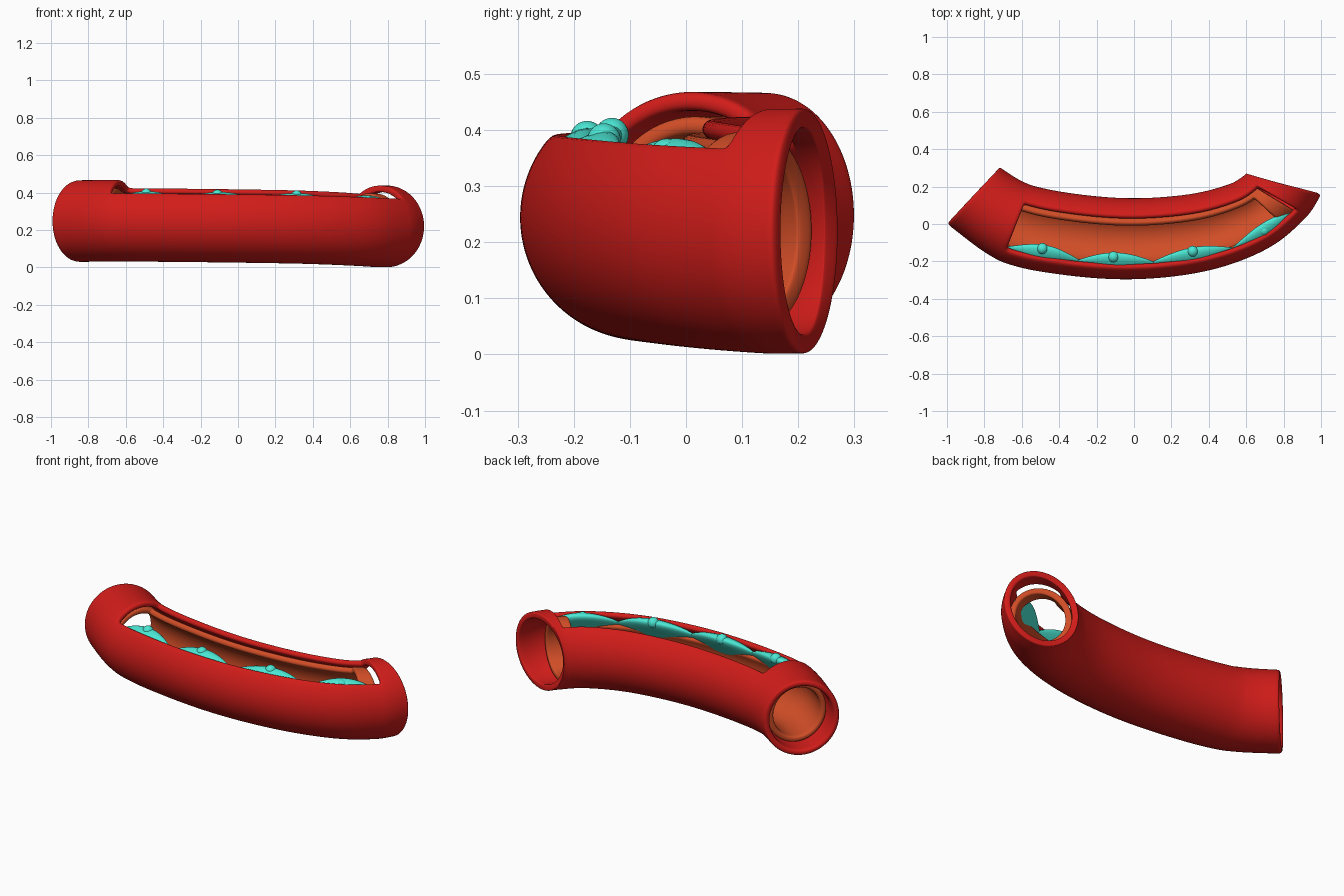
import bpy, bmesh
from math import sin, cos, radians, floor
from mathutils import Vector

if "Cube" in bpy.data.objects:
    bpy.data.objects.remove(bpy.data.objects["Cube"])

# Vessel sections: outer-curve x,y / inner-curve x,y / centre height
SECTIONS = [
    (-1.00, 0.00, -0.72, 0.305, 0.248),
    (-0.725, -0.195, -0.56, 0.212, 0.25),
    (-0.40, -0.27, -0.30, 0.16, 0.248),
    (0.00, -0.297, 0.00, 0.138, 0.244),
    (0.40, -0.25, 0.30, 0.16, 0.238),
    (0.72, -0.13, 0.50, 0.21, 0.228),
    (0.92, 0.035, 0.575, 0.25, 0.22),
    (1.00, 0.155, 0.60, 0.272, 0.22),
]
RADIUS = 0.219


def section(t):
    """Catmull-Rom blend of the sections."""
    n = len(SECTIONS)
    i = max(0, min(n - 2, floor(t)))
    f = t - i

    def get(k):
        if k < 0:
            return Vector(SECTIONS[0]) * 2 - Vector(SECTIONS[1])
        if k >= n:
            return Vector(SECTIONS[-1]) * 2 - Vector(SECTIONS[-2])
        return Vector(SECTIONS[k])
    a, b, c, d = (get(i + k) for k in (-1, 0, 1, 2))
    return 0.5 * (2 * b + (c - a) * f + (2 * a - 5 * b + 4 * c - d) * f * f
                  + (3 * b - a - 3 * c + d) * f ** 3)


def place(t, deg, r):
    """Point at section t, angle from the top (positive = inner curve), radius r."""
    s = section(t)
    k, a = r / RADIUS, radians(deg)
    u, v = k * sin(a), r * cos(a)
    return Vector(((s[0] + s[2]) / 2 + u * (s[2] - s[0]) / 2,
                   (s[1] + s[3]) / 2 + u * (s[3] - s[1]) / 2, s[4] + v))


def material(name, rgb):
    m = bpy.data.materials.new(name)
    m.diffuse_color = (*rgb, 1)
    m.use_nodes = True
    m.node_tree.nodes["Principled BSDF"].inputs["Base Color"].default_value = m.diffuse_color
    return m


def finish(bm, name, mat):
    bmesh.ops.recalc_face_normals(bm, faces=bm.faces)
    for f in bm.faces:
        f.smooth = True
    me = bpy.data.meshes.new(name)
    bm.to_mesh(me)
    bm.free()
    me.materials.append(mat)
    ob = bpy.data.objects.new(name, me)
    bpy.context.collection.objects.link(ob)
    return ob


def spread(stops, step):
    """Evenly divide between stops, keeping every stop."""
    out = [stops[0]]
    for a, b in zip(stops, stops[1:]):
        n = max(1, round((b - a) / step))
        out += [a + (b - a) * (k + 1) / n for k in range(n)]
    return out


def vessel_layer(name, mat, r, wall, ends, window_t, window_deg):
    """Curved tube with an opening cut in its top and rounded rims."""
    a, b = window_t
    # closer loops near the ends and window edges keep the rims crisp
    ts = spread([ends[0], ends[0] + 0.1, a - 0.1, a, a + 0.1, b - 0.1, b, b + 0.1,
                 ends[1] - 0.1, ends[1]], 0.25)
    degs = spread([window_deg[0], window_deg[1], window_deg[0] + 360], 9)[:-1]
    bm = bmesh.new()
    rings = [[bm.verts.new(place(t, d, r)) for d in degs] for t in ts]
    n = len(degs)
    for i in range(len(ts) - 1):
        for j in range(n):
            in_t = a < (ts[i] + ts[i + 1]) / 2 < b
            if in_t and degs[j] < window_deg[1] - 0.01:
                continue
            k = (j + 1) % n
            bm.faces.new((rings[i][j], rings[i][k], rings[i + 1][k], rings[i + 1][j]))
    bmesh.ops.delete(bm, geom=[v for v in bm.verts if not v.link_faces], context='VERTS')
    ob = finish(bm, name, mat)
    # make sure the surface points outward before thickening inward
    p = ob.data.polygons[0]
    s = section(ends[0])
    if p.normal.dot(p.center - Vector(((s[0] + s[2]) / 2, (s[1] + s[3]) / 2, s[4]))) < 0:
        ob.data.flip_normals()
    so = ob.modifiers.new("wall", 'SOLIDIFY')
    so.thickness, so.offset = wall, -1
    sub = ob.modifiers.new("rounded_rim", 'SUBSURF')
    sub.levels = sub.render_levels = 2
    return ob


red = material("wall_red", (0.64, 0.012, 0.01))
orange = material("lining_orange", (0.64, 0.075, 0.02))
teal = material("cell_teal", (0.07, 0.80, 0.66))

# Outer wall and inner lining
vessel_layer("outer_wall", red, RADIUS, 0.034, (0, 7), (1.06, 6.05), (-45, 34))
vessel_layer("inner_lining", orange, 0.175, 0.034, (0.3, 5.97), (1.0, 5.5), (-58, 28))

# Flat spindle cells along the front wall, each with a round nucleus
CELLS = [(1.0, 2.32, 1.64, -34), (2.16, 3.35, 2.71, -35),
         (3.17, 4.52, 3.83, -34), (4.38, 5.98, 5.12, -42)]
for i, (t0, t1, tn, dn) in enumerate(CELLS, 1):
    bm = bmesh.new()
    bmesh.ops.create_uvsphere(bm, u_segments=32, v_segments=32, radius=1)
    for v in bm.verts:
        s, y, z = v.co.z, v.co.x, v.co.y
        round_r = max(1e-4, (1 - s * s)) ** 0.5
        k = (1 - abs(s) ** 2) / round_r if abs(s) < 0.999 else 0
        v.co = place((t0 + t1) / 2 + s * (t1 - t0) / 2, -57 + 30 * z * k, 0.168 + 0.034 * y * k)
    finish(bm, f"lining_cell_{i}", teal)
    bm = bmesh.new()
    bmesh.ops.create_uvsphere(bm, u_segments=24, v_segments=16, radius=0.03)
    bmesh.ops.translate(bm, verts=bm.verts, vec=place(tn, dn, 0.172))
    finish(bm, f"cell_nucleus_{i}", teal)
